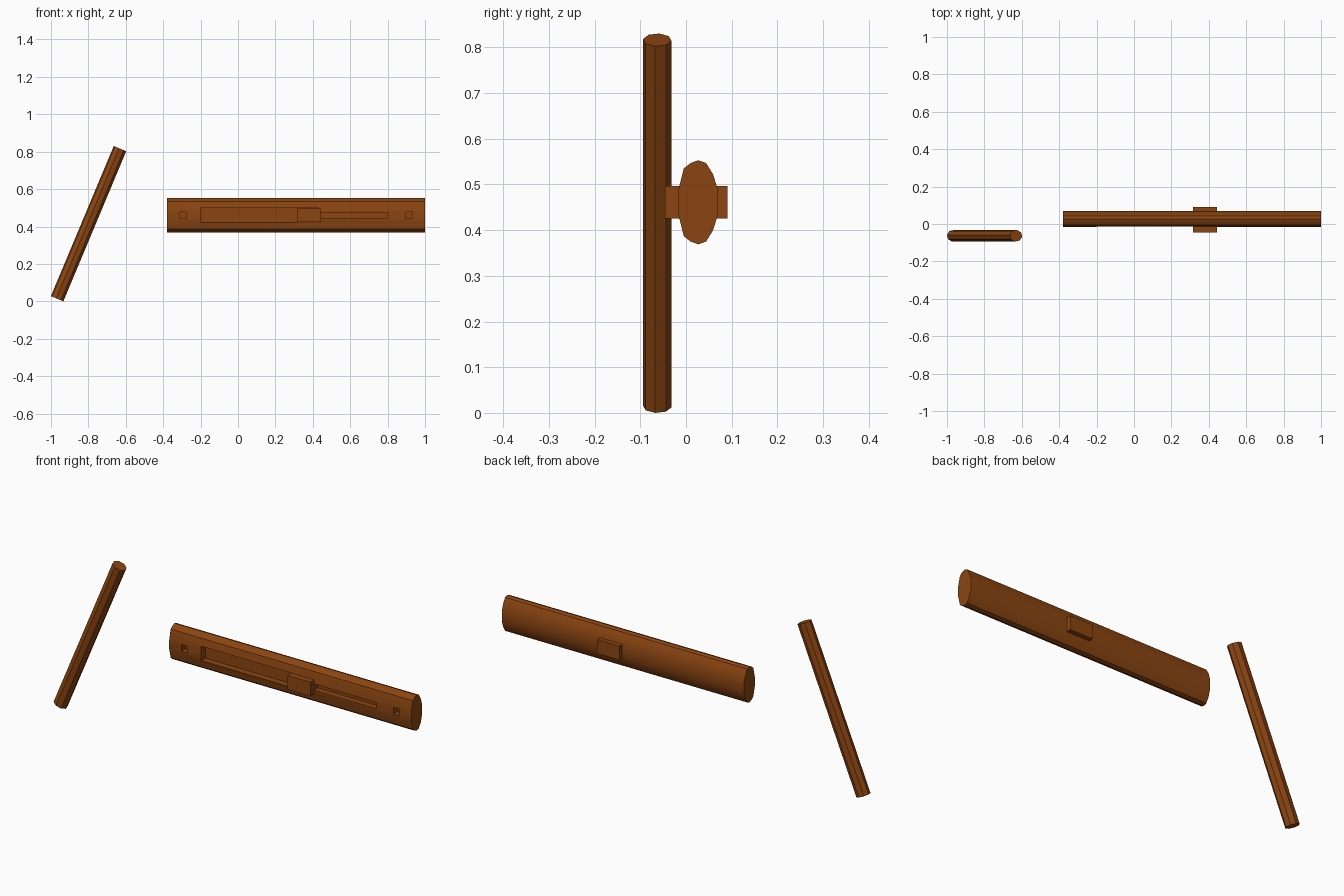
import bpy, bmesh, math
from mathutils import Vector

if "Cube" in bpy.data.objects:
    bpy.data.objects.remove(bpy.data.objects["Cube"])

wood = bpy.data.materials.new("wood")
wood.diffuse_color = (0.26, 0.06, 0.006, 1)
wood.use_nodes = True
wood.node_tree.nodes["Principled BSDF"].inputs["Base Color"].default_value = wood.diffuse_color


def finish(name, bm):
    bmesh.ops.recalc_face_normals(bm, faces=bm.faces)
    mesh = bpy.data.meshes.new(name)
    bm.to_mesh(mesh)
    bm.free()
    mesh.materials.append(wood)
    obj = bpy.data.objects.new(name, mesh)
    bpy.context.collection.objects.link(obj)
    return obj


def prism(name, ring_a, ring_b):
    bm = bmesh.new()
    a = [bm.verts.new(p) for p in ring_a]
    b = [bm.verts.new(p) for p in ring_b]
    n = len(a)
    bm.faces.new(a)
    bm.faces.new(b[::-1])
    for i in range(n):
        j = (i + 1) % n
        bm.faces.new((a[i], b[i], b[j], a[j]))
    return finish(name, bm)


def box(name, x, y, z):
    corners = [(y[0], z[0]), (y[1], z[0]), (y[1], z[1]), (y[0], z[1])]
    return prism(name, [(x[0], *c) for c in corners], [(x[1], *c) for c in corners])


def smooth(obj):
    bpy.ops.object.select_all(action='DESELECT')
    obj.select_set(True)
    bpy.context.view_layer.objects.active = obj
    bpy.ops.object.shade_smooth_by_angle(angle=math.radians(32))


# Long oval body: upper half of the profile (y, z offset), mirrored below
MID = 0.461
half = [(-0.017, 0.025), (-0.005, 0.074), (0.010, 0.086), (0.027, 0.092),
        (0.044, 0.086), (0.059, 0.062), (0.070, 0.027)]
profile = half + [(y, -z) for y, z in reversed(half)]
body = prism("body", [(-0.38, y, MID + z) for y, z in profile],
             [(1.0, y, MID + z) for y, z in profile])

# Recess, slide slot and pin holes cut into the front
cuts = [((-0.20, 0.43), 0.020, (0.424, 0.498)),
        ((0.42, 0.80), 0.015, (0.445, 0.476)),
        ((-0.311, -0.277), 0.015, (0.444, 0.478)),
        ((0.898, 0.932), 0.015, (0.444, 0.478))]
for x, floor, z in cuts:
    cutter = box("cutter", x, (-0.1, floor), z)
    cutter.hide_render = True
    mod = body.modifiers.new("cut", 'BOOLEAN')
    mod.operation = 'DIFFERENCE'
    mod.solver = 'EXACT'
    mod.object = cutter
    bpy.context.view_layer.objects.active = body
    bpy.ops.object.modifier_apply(modifier=mod.name)
    bpy.data.objects.remove(cutter)
smooth(body)

# Slider block passing through the body
box("slider_block", (0.315, 0.444), (-0.046, 0.091), (0.425, 0.497))

# Separate tilted eight-sided rod
low, high = Vector((-0.967, -0.063, 0.014)), Vector((-0.631, -0.063, 0.8165))
axis = (high - low).normalized()
side = Vector((-axis.z, 0, axis.x))
ring = []
for k in range(8):
    a = math.radians(82 - 45 * k)
    ring.append(side * (0.0365 * math.sin(a)) + Vector((0, 0.0315 * math.cos(a), 0)))
prism("rod", [low + p for p in ring], [high + p for p in ring])
